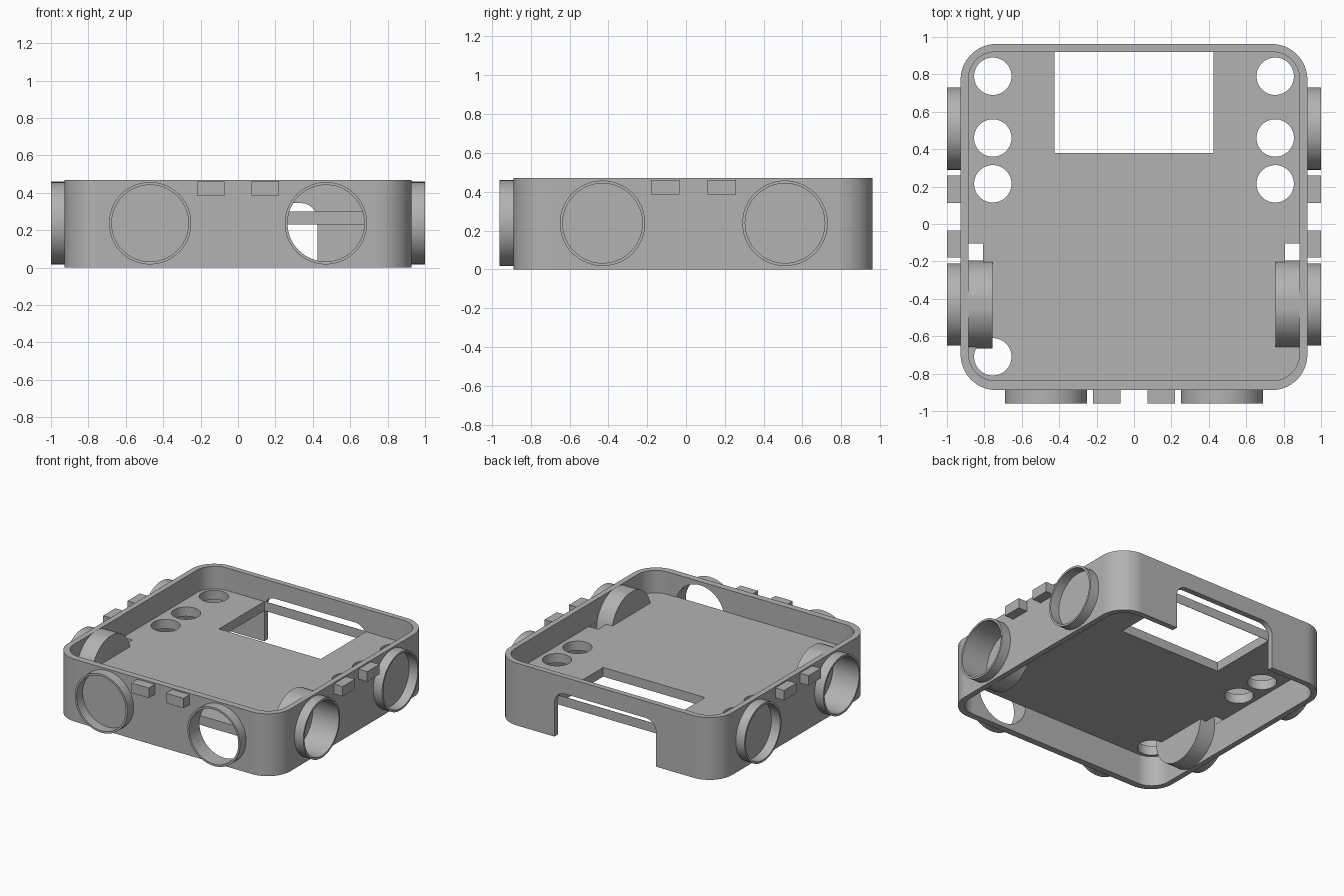
import bpy, bmesh, math
from mathutils import Matrix, Vector

if "Cube" in bpy.data.objects:
    bpy.data.objects.remove(bpy.data.objects["Cube"], do_unlink=True)

grey = bpy.data.materials.new("light_grey")
grey.use_nodes = True
COLOUR = (0.45, 0.45, 0.45, 1)
grey.diffuse_color = COLOUR
grey.node_tree.nodes["Principled BSDF"].inputs["Base Color"].default_value = COLOUR

TOP, RING_Z, DEPTH = 0.47, 0.2375, 0.073
WALL_X, FRONT_Y, BACK_Y = 0.927, -0.888, 0.962
BORE, RING_R, CUP_R = 0.205, 0.22, 0.235


def finish(bm, name):
    bmesh.ops.recalc_face_normals(bm, faces=bm.faces)
    mesh = bpy.data.meshes.new(name)
    bm.to_mesh(mesh)
    bm.free()
    mesh.materials.append(grey)
    ob = bpy.data.objects.new(name, mesh)
    bpy.context.collection.objects.link(ob)
    return ob


def smooth(ob):
    bpy.ops.object.select_all(action='DESELECT')
    ob.select_set(True)
    bpy.context.view_layer.objects.active = ob
    bpy.ops.object.shade_smooth_by_angle(angle=math.radians(30))


def box(name, x0, x1, y0, y1, z0, z1):
    bm = bmesh.new()
    bmesh.ops.create_cube(bm, size=1)
    for v in bm.verts:
        v.co = Vector((x0, y0, z0)) + Vector(
            ((v.co.x + .5) * (x1 - x0), (v.co.y + .5) * (y1 - y0), (v.co.z + .5) * (z1 - z0)))
    return finish(bm, name)


def rounded_slab(name, x0, x1, y0, y1, z0, z1, r, turn=None):
    """Rounded rectangle, extruded in z, then optionally turned."""
    bm = bmesh.new()
    verts = []
    corners = [(x1 - r, y1 - r), (x0 + r, y1 - r), (x0 + r, y0 + r), (x1 - r, y0 + r)]
    for q, (cx, cy) in enumerate(corners):
        for i in range(17):
            a = math.pi / 2 * (q + i / 16)
            verts.append(bm.verts.new((cx + r * math.cos(a), cy + r * math.sin(a), z0)))
    face = bm.faces.new(verts)
    side = bmesh.ops.extrude_face_region(bm, geom=[face])["geom"]
    for v in side:
        if isinstance(v, bmesh.types.BMVert):
            v.co.z = z1
    if turn:
        bm.transform(turn)
    return finish(bm, name)


def rod(name, r, length, centre, turn=Matrix()):
    bm = bmesh.new()
    bmesh.ops.create_cone(bm, cap_ends=True, segments=64, radius1=r, radius2=r, depth=length,
                          matrix=Matrix.Translation(centre) @ turn)
    return finish(bm, name)


def lathe(name, profile, place, steps=72):
    """Spin a closed (radius, offset) profile about the outward axis."""
    bm = bmesh.new()
    rings = []
    for r, t in profile:
        n = steps if r else 1
        rings.append([bm.verts.new((r * math.cos(math.tau * i / n), r * math.sin(math.tau * i / n), t))
                      for i in range(n)])
    for a, b in zip(rings, rings[1:] + rings[:1]):
        for i in range(steps):
            j = (i + 1) % steps
            quad = [a[i % len(a)], a[j % len(a)], b[j % len(b)], b[i % len(b)]]
            unique = list(dict.fromkeys(quad))
            if len(unique) > 2:
                bm.faces.new(unique)
    bm.transform(place)
    for v in bm.verts:
        v.co.z = min(v.co.z, TOP - 0.0005)
    ob = finish(bm, name)
    smooth(ob)
    return ob


def cut(ob, cutters):
    for c in cutters:
        mod = ob.modifiers.new("cut", 'BOOLEAN')
        mod.object, mod.operation, mod.solver = c, 'DIFFERENCE', 'EXACT'
    graph = bpy.context.evaluated_depsgraph_get()
    mesh = bpy.data.meshes.new_from_object(ob.evaluated_get(graph))
    ob.modifiers.clear()
    ob.data = mesh
    for c in cutters:
        bpy.data.objects.remove(c, do_unlink=True)


TO_X = Matrix.Rotation(math.pi / 2, 4, 'Y')
TO_Y = Matrix.Rotation(math.pi / 2, 4, 'X')
SIDE_FRONT, SIDE_BACK, FRONT_X = -0.43, 0.51, 0.47

# Outer wall with rear doorway and ring bores
wall = rounded_slab("outer_wall", -WALL_X, WALL_X, FRONT_Y, BACK_Y, 0, TOP, 0.19)
cut(wall, [
    rounded_slab("inside_cutter", -0.885, 0.885, -0.838, 0.92, -0.1, 0.6, 0.145),
    rounded_slab("door_cutter", -0.425, 0.425, -0.3, 0.345, -1.1, -0.8, 0.09, TO_Y),
    rod("side_bore_cutter", 0.212, 3, (0, SIDE_FRONT, RING_Z), TO_X),
    rod("front_bore_cutter", BORE, 0.3, (FRONT_X, FRONT_Y, RING_Z), TO_Y)])

# Middle plate with round holes, rear notch and edge slots
plate = rounded_slab("middle_plate", -0.89, 0.89, -0.843, 0.925, 0.23, 0.3, 0.15)
cutters = [box("notch_cutter", -0.425, 0.425, 0.38, 0.922, 0, 1),
           box("slot_cutter", -0.22, 0.22, -0.762, -0.838, 0, 1),
           box("slot_cutter", 0.275, 0.66, -0.752, -0.838, 0, 1)]
holes = [(s * 0.755, y) for s in (-1, 1) for y in (0.79, 0.46, 0.215)] + [(-0.755, -0.71)]
cutters += [rod("hole_cutter", 0.1, 1, (x, y, 0.3)) for x, y in holes]
for s in (-1, 1):
    cutters.append(rod("cup_cutter", 0.22, 0.4, (s * 0.965, SIDE_FRONT, RING_Z), TO_X))
    xs = sorted((s * 0.807, s * 0.884))
    cutters.append(box("side_slot_cutter", *xs, -0.4, -0.105, 0, 1))
cut(plate, cutters)

# Rings on the front and sides, deep cups at the front of each side
ring = [(BORE, 0), (BORE, DEPTH), (RING_R, DEPTH), (RING_R, 0)]
cup = [(0, -0.145), (BORE, -0.145), (BORE, DEPTH), (RING_R, DEPTH), (RING_R, -0.02),
       (CUP_R, -0.02), (CUP_R, -0.17), (0, -0.17)]
for s, side in ((-1, "right"), (1, "left")):
    lathe(f"{side}_front_ring", ring,
          Matrix.Translation((s * FRONT_X, FRONT_Y, RING_Z)) @ TO_Y)
    out = Matrix.Rotation(s * math.pi / 2, 4, 'Y')
    lathe(f"{side}_back_ring", ring, Matrix.Translation((s * WALL_X, SIDE_BACK, RING_Z)) @ out)
    lathe(f"{side}_cup", cup, Matrix.Translation((s * WALL_X, SIDE_FRONT, RING_Z)) @ out)

    # Small tabs on the walls
    c = s * 0.145
    box(f"{side}_front_tab", c - 0.073, c + 0.073, FRONT_Y - DEPTH, FRONT_Y + 0.01, 0.385, 0.46)
    xs = sorted((s * (WALL_X - 0.01), s * (WALL_X + DEPTH)))
    for name, y in (("near", -0.107), ("far", 0.185)):
        box(f"{side}_{name}_tab", *xs, y - 0.073, y + 0.073, 0.385, 0.46)
